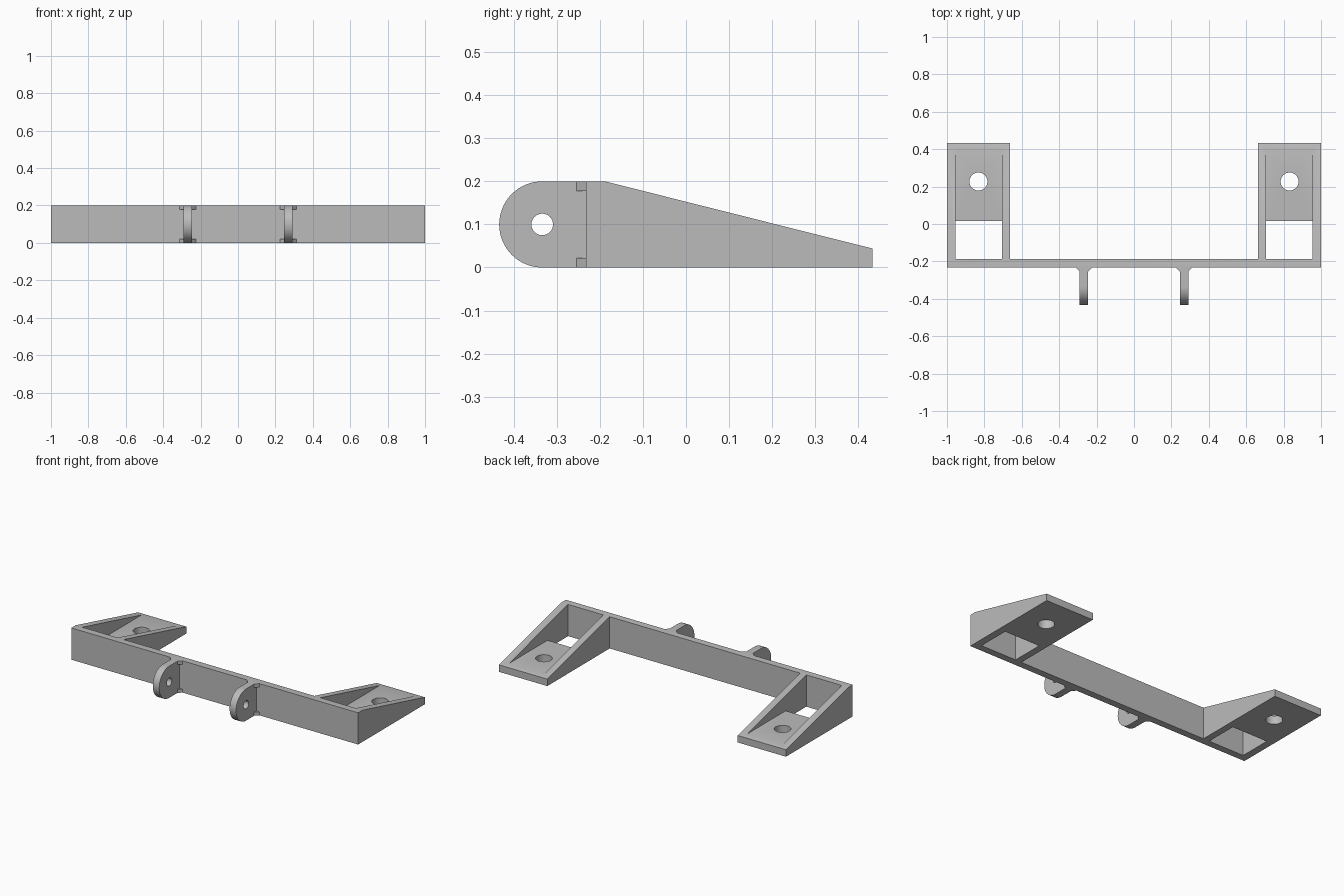
import bpy
import bmesh
from math import cos, sin, pi, radians
from mathutils import Vector

if "Cube" in bpy.data.objects:
    bpy.data.objects.remove(bpy.data.objects["Cube"])

grey = bpy.data.materials.new("plain grey")
grey.use_nodes = True
grey.diffuse_color = (0.5, 0.5, 0.5, 1)
grey.node_tree.nodes["Principled BSDF"].inputs["Base Color"].default_value = (0.5, 0.5, 0.5, 1)


def prism(name, outline, axis, low, high):
    """Extrude a flat outline along x (outline is y, z) or z (outline is x, y)."""
    bm = bmesh.new()
    place = (lambda a, b: (low, a, b)) if axis == "x" else (lambda a, b: (a, b, low))
    face = bm.faces.new([bm.verts.new(place(a, b)) for a, b in outline])
    extruded = bmesh.ops.extrude_face_region(bm, geom=[face])["geom"]
    step = Vector((high - low, 0, 0)) if axis == "x" else Vector((0, 0, high - low))
    bmesh.ops.translate(bm, vec=step, verts=[v for v in extruded if isinstance(v, bmesh.types.BMVert)])
    bmesh.ops.recalc_face_normals(bm, faces=bm.faces)
    mesh = bpy.data.meshes.new(name)
    bm.to_mesh(mesh)
    bm.free()
    mesh.materials.append(grey)
    obj = bpy.data.objects.new(name, mesh)
    bpy.context.collection.objects.link(obj)
    return obj


def rect(a0, a1, b0, b1):
    return [(a0, b0), (a1, b0), (a1, b1), (a0, b1)]


def arc(a, b, radius, start, end, steps):
    angles = [start + (end - start) * i / steps for i in range(steps + 1)]
    return [(a + radius * cos(t), b + radius * sin(t)) for t in angles]


def circle(a, b, radius):
    return arc(a, b, radius, 0, 2 * pi, 48)[:-1]


def activate(obj):
    bpy.ops.object.select_all(action="DESELECT")
    obj.select_set(True)
    bpy.context.view_layer.objects.active = obj


def cut(obj, cutter):
    cutter.hide_render = True
    mod = obj.modifiers.new("cut", "BOOLEAN")
    mod.operation = "DIFFERENCE"
    mod.solver = "EXACT"
    mod.object = cutter
    activate(obj)
    bpy.ops.object.modifier_apply(modifier=mod.name)
    bpy.data.objects.remove(cutter)


def smooth(obj):
    activate(obj)
    bpy.ops.object.shade_smooth_by_angle(angle=radians(25))


FRONT, BEAM_BACK, BACK = -0.232, -0.188, 0.433
HEIGHT, FLOOR = 0.2, 0.052

# Crossbar and two wedge brackets, carved from one tapered block
side = [(FRONT, 0), (BACK, 0), (BACK, 0.044), (BEAM_BACK, HEIGHT), (FRONT, HEIGHT)]
frame = prism("bracket_frame", side, "x", -1, 1)
cut(frame, prism("middle_gap", rect(-0.664, 0.664, BEAM_BACK, 1), "z", -1, 1))
for s in (-1, 1):
    x0, x1 = sorted((s * 0.707, s * 0.954))
    cut(frame, prism("pocket", rect(x0, x1, BEAM_BACK, 1), "z", FLOOR, 1))
    cut(frame, prism("floor_opening", rect(x0, x1, BEAM_BACK, 0.017), "z", -1, 1))
    cut(frame, prism("screw_hole", circle(s * 0.832, 0.227, 0.048), "z", -1, 1))
smooth(frame)

# Rounded hinge lugs with small corner gussets
PIVOT, GUSSET = -0.334, 0.022
for label, x in (("right", -0.268), ("left", 0.268)):
    outline = [(FRONT, 0), (FRONT, HEIGHT)] + arc(PIVOT, 0.1, 0.1, pi / 2, 3 * pi / 2, 32)
    lug = prism(label + "_hinge_lug", outline, "x", x - 0.0225, x + 0.0225)
    cut(lug, prism("pin_hole", circle(PIVOT, 0.1, 0.025), "x", x - 0.1, x + 0.1))
    smooth(lug)
    for s in (-1, 1):
        edge = x + s * 0.0225
        corner = [(edge, FRONT), (edge + s * GUSSET, FRONT), (edge, FRONT - GUSSET)]
        for end, z in (("lower", 0), ("upper", HEIGHT - GUSSET)):
            flank = "outer" if s * x > 0 else "inner"
            prism(f"{label}_{flank}_{end}_gusset", corner, "z", z, z + GUSSET)
